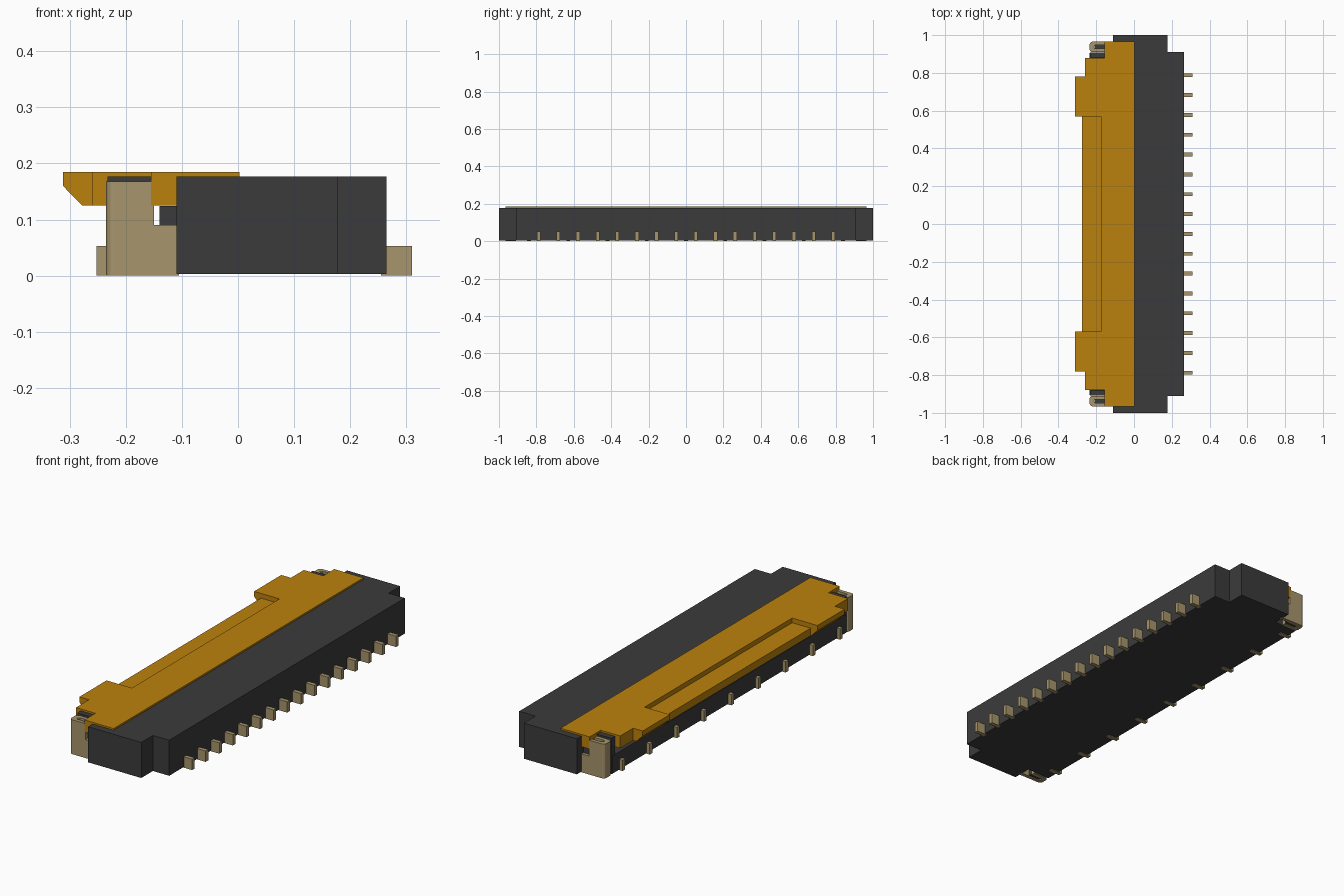
import bpy, bmesh, math

if "Cube" in bpy.data.objects:
    bpy.data.objects.remove(bpy.data.objects["Cube"])


def material(name, rgb):
    m = bpy.data.materials.new(name)
    m.use_nodes = True
    m.diffuse_color = (*rgb, 1)
    bsdf = next(n for n in m.node_tree.nodes if n.type == 'BSDF_PRINCIPLED')
    bsdf.inputs["Base Color"].default_value = (*rgb, 1)
    return m


DARK = material("charcoal plastic", (0.044, 0.044, 0.044))
AMBER = material("amber plastic", (0.50, 0.222, 0.004))
METAL = material("tan metal", (0.39, 0.305, 0.152))


def extrude(name, points, axis, lo, hi, mat):
    """Extrude a closed outline along z (points are x, y) or y (points are x, z)."""
    bm = bmesh.new()
    place = (lambda a, b: (a, b, lo)) if axis == 'z' else (lambda a, b: (a, lo, b))
    face = bm.faces.new([bm.verts.new(place(a, b)) for a, b in points])
    new = bmesh.ops.extrude_face_region(bm, geom=[face])["geom"]
    vec = (0, 0, hi - lo) if axis == 'z' else (0, hi - lo, 0)
    bmesh.ops.translate(bm, vec=vec, verts=[v for v in new if isinstance(v, bmesh.types.BMVert)])
    bmesh.ops.recalc_face_normals(bm, faces=bm.faces)
    me = bpy.data.meshes.new(name)
    bm.to_mesh(me)
    bm.free()
    me.materials.append(mat)
    ob = bpy.data.objects.new(name, me)
    bpy.context.collection.objects.link(ob)
    return ob


def box(name, x, y, z, mat):
    return extrude(name, [(x[0], y[0]), (x[1], y[0]), (x[1], y[1]), (x[0], y[1])], 'z', *z, mat)


def mirrored_outline(half):
    """Complete an outline given for y > 0 by reflecting it in y."""
    return half + [(x, -y) for x, y in reversed(half)]


# Housing: stepped block, front deck and the ledge under the lid
extrude("housing", mirrored_outline([(-0.11, 1.0), (0.177, 1.0), (0.177, 0.91), (0.265, 0.91)][::-1]),
        'z', 0.003, 0.177, DARK)
box("front_deck", (-0.235, -0.109), (-0.905, 0.905), (0.003, 0.09), DARK)
box("lid_ledge", (-0.14, -0.109), (-0.95, 0.95), (0.05, 0.124), DARK)

# Hinged lid: stepped plate, lowered middle panel and chamfered finger tabs
extrude("lid_plate", mirrored_outline([(-0.175, 0.57), (-0.26, 0.57), (-0.26, 0.88), (-0.155, 0.88),
                                       (-0.155, 0.965), (0.003, 0.965)][::-1]),
        'z', 0.125, 0.185, AMBER)
box("lid_middle_panel", (-0.275, -0.175), (-0.57, 0.57), (0.125, 0.162), AMBER)
tab_profile = [(-0.26, 0.125), (-0.278, 0.125), (-0.312, 0.16), (-0.312, 0.185), (-0.26, 0.185)]

# Folded clip seen from above: a U with rounded corners, open towards the housing
outer = [(-0.15, 0.965), (-0.222, 0.965)]
outer += [(-0.22 - 0.015 * math.sin(a), 0.95 + 0.015 * math.cos(a))
          for a in (math.pi / 6, math.pi / 3, math.pi / 2)]
outer += [(-0.22 - 0.015 * math.cos(a), 0.925 - 0.015 * math.sin(a))
          for a in (0, math.pi / 6, math.pi / 3)]
outer += [(-0.222, 0.91), (-0.15, 0.91)]
clip = outer + [(-0.15, 0.928), (-0.205, 0.928), (-0.216, 0.9375), (-0.205, 0.947), (-0.15, 0.947)]

for s, side in ((1, "back"), (-1, "front")):
    extrude(side + "_finger_tab", tab_profile, 'y', s * 0.57, s * 0.78, AMBER)
    ob = extrude(side + "_anchor_clip", [(x, s * y) for x, y in clip], 'z', 0.0, 0.168, METAL)
    foot_y = sorted((s * 0.947, s * 0.965))
    box(side + "_anchor_foot", (-0.152, -0.105), foot_y, (0.0, 0.09), METAL)
    box(side + "_clip_core", (-0.21, -0.15), sorted((s * 0.927, s * 0.948)), (0.003, 0.15), DARK)
    box(side + "_hinge_post", (-0.233, -0.154), sorted((s * 0.882, s * 0.909)), (0.003, 0.177), DARK)

# Solder pins: sixteen along the rear edge, nine along the lid edge
for i in range(16):
    y = (i - 7.5) * 0.105
    box(f"rear_pin_{i + 1}", (0.255, 0.31), (y - 0.01, y + 0.01), (0.0, 0.053), METAL)
for i in range(9):
    y = (i - 4) * 0.21
    box(f"lid_side_pin_{i + 1}", (-0.252, -0.19), (y - 0.01, y + 0.01), (0.0, 0.053), METAL)
